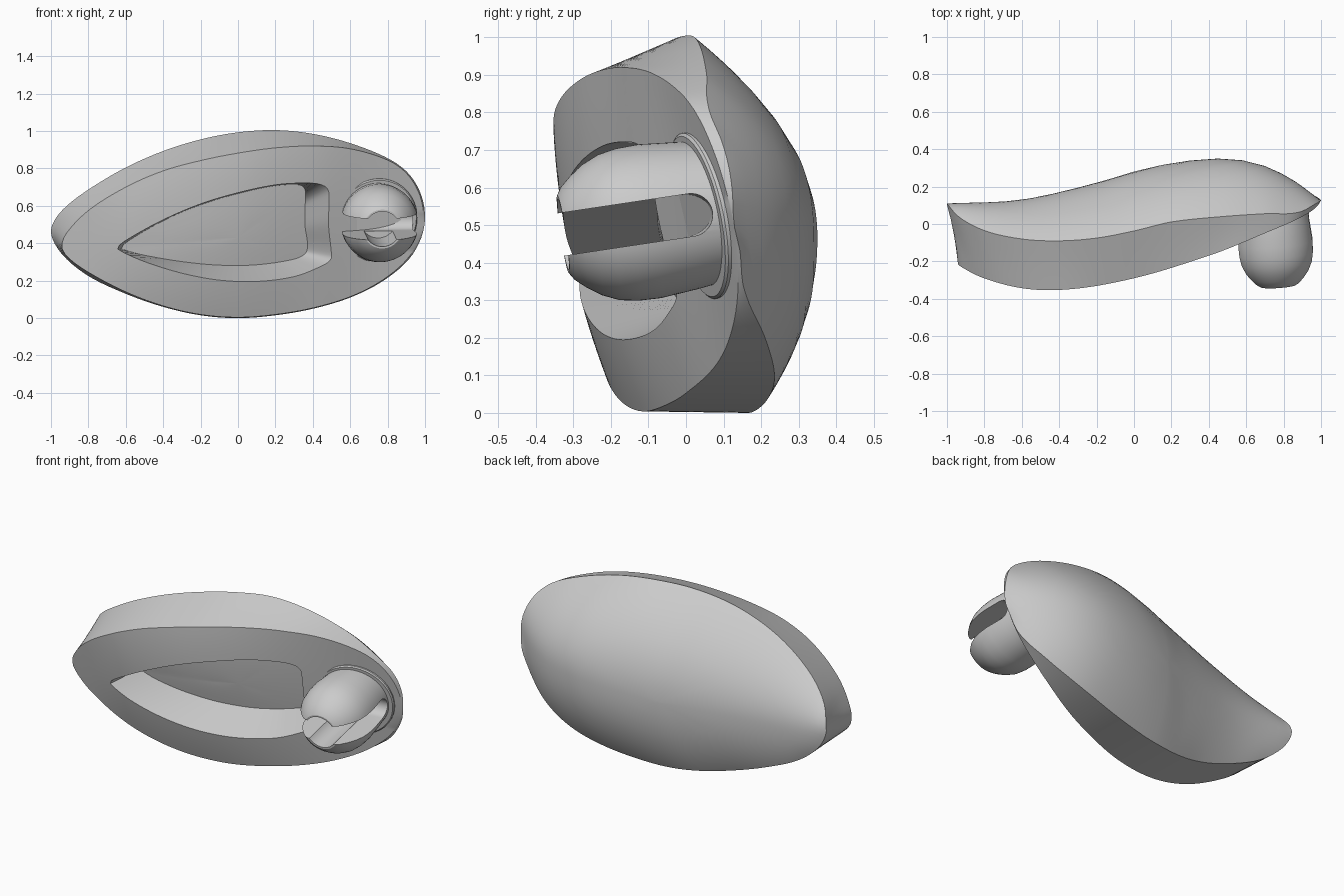
import bpy, bmesh, math
from math import pi, sin, cos, atan2
from mathutils import Vector, Matrix

if "Cube" in bpy.data.objects:
    bpy.data.objects.remove(bpy.data.objects["Cube"], do_unlink=True)

grey = bpy.data.materials.new("plain_grey")
grey.use_nodes = True
grey.diffuse_color = (0.6, 0.6, 0.6, 1)
grey.node_tree.nodes["Principled BSDF"].inputs["Base Color"].default_value = (0.6, 0.6, 0.6, 1)

STEPS = 200
CENTRE = Vector((0, 0.43))


def smoothstep(low, high, value):
    t = min(1, max(0, (value - low) / (high - low)))
    return t * t * (3 - 2 * t)


def curve_value(points, x):
    """Smooth interpolation through points sorted by x."""
    last = len(points) - 1

    def slope(i):
        a, b = points[max(i - 1, 0)], points[min(i + 1, last)]
        return (b[1] - a[1]) / (b[0] - a[0])

    x = min(max(x, points[0][0]), points[last][0])
    i = next(k for k in range(last) if x <= points[k + 1][0])
    (xa, ya), (xb, yb) = points[i], points[i + 1]
    w = xb - xa
    t = (x - xa) / w
    return (ya * (1 + 2 * t) * (1 - t) ** 2 + yb * t * t * (3 - 2 * t)
            + w * t * (1 - t) * (slope(i) * (1 - t) - slope(i + 1) * t))


def outline(points):
    """Closed smooth loop by chord length, resampled at even angles."""
    pts = [Vector(p) for p in points]
    pts = pts[-2:] + pts + pts[:3]
    chord = [0]
    for a, b in zip(pts, pts[1:]):
        chord.append(chord[-1] + (b - a).length)
    along_x = [(c, p.x) for c, p in zip(chord, pts)]
    along_z = [(c, p.y) for c, p in zip(chord, pts)]
    start, end = chord[2], chord[-3]
    polar = []
    for k in range(400):
        c = start + (end - start) * k / 400
        p = Vector((curve_value(along_x, c), curve_value(along_z, c))) - CENTRE
        polar.append((atan2(p.y, p.x), p.length))
    polar.sort()
    polar = ([(polar[-1][0] - 2 * pi, polar[-1][1])] + polar
             + [(polar[0][0] + 2 * pi, polar[0][1])])
    loop = []
    for s in range(STEPS):
        angle = -pi + 2 * pi * s / STEPS
        k = next(j for j in range(len(polar) - 1) if angle <= polar[j + 1][0])
        (a, ra), (b, rb) = polar[k], polar[k + 1]
        r = ra + (rb - ra) * (angle - a) / max(b - a, 1e-6)
        loop.append(CENTRE + r * Vector((cos(angle), sin(angle))))
    return loop


def smooth(obj):
    bpy.ops.object.select_all(action="DESELECT")
    obj.select_set(True)
    bpy.context.view_layer.objects.active = obj
    bpy.ops.object.shade_smooth_by_angle(angle=math.radians(32))


def finish(name, bm):
    bmesh.ops.recalc_face_normals(bm, faces=bm.faces)
    mesh = bpy.data.meshes.new(name)
    bm.to_mesh(mesh)
    bm.free()
    mesh.materials.append(grey)
    obj = bpy.data.objects.new(name, mesh)
    bpy.context.collection.objects.link(obj)
    smooth(obj)
    return obj


def skin(bm, rings):
    """Bridge equal rings of points and cap both ends."""
    loops = [[bm.verts.new(p) for p in ring] for ring in rings]
    for a, b in zip(loops, loops[1:]):
        for i in range(len(a)):
            j = (i + 1) % len(a)
            bm.faces.new((a[i], a[j], b[j], b[i]))
    bm.faces.new(loops[0])
    bm.faces.new(loops[-1])


# Body depth curves: tilted S-shaped front, back ridge, upper and lower back edges
front_line = [(-1, -.22), (-.8, -.263), (-.4, -.284), (0, -.22), (.4, -.09), (.7, .03), (1, .13)]
ridge_line = [(-1, .11), (-.6, .13), (-.2, .22), (0, .28), (.2, .325), (.4, .348), (.55, .345),
              (.7, .31), (.85, .235), (1, .125)]
upper_line = [(-1, .11), (-.94, .04), (-.8, -.035), (-.6, -.08), (-.4, -.09), (-.2, -.075), (0, -.037),
              (.2, .011), (.45, .038), (.7, .055), (.88, .062), (1, .125)]
lower_line = [(-1, .11), (-.8, .085), (-.4, .09), (0, .165), (.4, .225), (.6, .235), (.78, .21),
              (.9, .165), (1, .125)]
ridge_height = [(-1, .45), (-.8, .4), (-.4, .4), (0, .43), (.4, .46), (.8, .5), (1, .55)]


def front_y(x, z):
    bulge = 0.04 * smoothstep(-1, -.5, x) * (1 - smoothstep(-.2, .9, x))
    return (curve_value(front_line, x) - 0.21 * (z - 0.5)
            - bulge * (1 - ((z - 0.43) / 0.4) ** 2))


upper_rim = [(-1, .45), (-.98, .525), (-.91, .605), (-.78, .7), (-.6, .805), (-.4, .893), (-.2, .955),
             (0, .993), (.2, 1.005), (.4, .985), (.6, .935), (.8, .855), (.91, .775), (.975, .67), (1, .55)]
lower_rim = [(-1, .45), (-.94, .34), (-.8, .225), (-.6, .13), (-.4, .06), (-.2, .015), (0, 0), (.2, .015),
             (.4, .05), (.6, .11), (.77, .195), (.91, .31), (.98, .43), (1, .55)]
rim = outline(upper_rim + lower_rim[-2:0:-1])
face_edge = outline([(-.942, .38), (-.92, .45), (-.8, .575), (-.6, .7), (-.4, .787), (-.2, .842), (0, .882),
                     (.2, .91), (.4, .92), (.6, .905), (.8, .845), (.9, .775), (.967, .67), (.992, .55),
                     (.972, .43), (.9, .31), (.765, .198), (.6, .114), (.4, .054), (.2, .019), (0, .004),
                     (-.2, .019), (-.4, .065), (-.6, .14), (-.8, .245), (-.91, .325)])
pocket_edge = outline([(-.645, .375), (-.6, .415), (-.4, .525), (-.2, .61), (0, .67), (.2, .712), (.35, .722),
                       (.44, .715), (.48, .69), (.487, .64), (.484, .5), (.498, .36), (.497, .315),
                       (.45, .28), (.3, .222), (.1, .196), (-.1, .203), (-.3, .24), (-.5, .302), (-.62, .355)])
floor_edge = outline([(-.625, .375), (-.59, .41), (-.4, .52), (-.2, .605), (0, .665), (.2, .707), (.33, .712),
                      (.358, .69), (.36, .64), (.358, .5), (.372, .39), (.36, .345), (.3, .315),
                      (.1, .285), (-.1, .283), (-.3, .302), (-.5, .336), (-.6, .362)])


def back_y(x, z):
    """Crowned back: falls from the ridge to the rim above and below."""
    middle = curve_value(ridge_height, x)
    line, border = (upper_line, upper_rim) if z > middle else (lower_line, lower_rim)
    limit = curve_value(border, x)
    ratio = min(1, abs(z - middle) / max(abs(limit - middle), 0.02))
    ridge = curve_value(ridge_line, x)
    edge = max(curve_value(line, x), front_y(x, limit) + 0.006)
    return ridge - (ridge - edge) * ratio ** 2.15


def back_ring(s):
    ring = [CENTRE + s * (p - CENTRE) for p in rim]
    return [Vector((q.x, back_y(q.x, q.y), q.y)) for q in ring]


def front_ring(loop, depth=0):
    return [Vector((p.x, front_y(p.x, p.y) + depth, p.y)) for p in loop]


def blend(a, b, t):
    return [p.lerp(q, t) for p, q in zip(a, b)]


rings = [back_ring(s) for s in (.02, .15, .3, .45, .58, .7, .79, .86, .91, .95, .98, 1)]
rings += [blend(rings[-1], front_ring(face_edge), k / 4) for k in (1, 2, 3)]
rings += [front_ring(blend(face_edge, pocket_edge, k / 6)) for k in range(7)]
rings += [front_ring(blend([CENTRE] * STEPS, floor_edge, s), 0.25) for s in (1, .75, .5, .25, .02)]
body_bm = bmesh.new()
skin(body_bm, rings)
bmesh.ops.remove_doubles(body_bm, verts=body_bm.verts, dist=0.0008)
finish("handle_body", body_bm)


# Peg and its collar, turned around tilted axes
def frame(origin, axis):
    z = Vector(axis).normalized()
    x = (Vector((1, 0, 0)) - z.x * z).normalized()
    m = Matrix((x, z.cross(x), z)).transposed().to_4x4()
    m.translation = origin
    return m


def turned(name, profile, matrix, sides=72):
    bm = bmesh.new()
    skin(bm, [[matrix @ Vector((r * cos(2 * pi * i / sides), r * sin(2 * pi * i / sides), h))
               for i in range(sides)] for r, h in profile])
    return finish(name, bm)


peg_frame = frame((.742, .1, .54), (.07, -1, -.15))
peg = turned("peg", [(.185, 0), (.198, .1), (.207, .2), (.205, .26), (.196, .31), (.176, .355),
                     (.15, .392), (.125, .42), (.105, .433)], peg_frame)
bore = turned("bore_cutter", [(.095, .12), (.095, .6)], peg_frame)

# Round-ended slot across the peg
slot_bm = bmesh.new()
half = 0.057
side = [(half, .6)] + [(half * cos(pi * k / 16), .1 - half * sin(pi * k / 16)) for k in range(17)] + [(-half, .6)]
skin(slot_bm, [[peg_frame @ Vector((x, y, h)) for y, h in side] for x in (-.4, .4)])
slot = finish("slot_cutter", slot_bm)

for cutter in (bore, slot):
    cutter.hide_render = True
    bpy.context.view_layer.objects.active = peg
    mod = peg.modifiers.new("cut", "BOOLEAN")
    mod.operation = "DIFFERENCE"
    mod.solver = "EXACT"
    mod.object = cutter
    bpy.ops.object.modifier_apply(modifier=mod.name)
    bpy.data.objects.remove(cutter, do_unlink=True)
smooth(peg)

collar_frame = frame((.742, front_y(.742, .525), .525), (.31, -1, -.21))
turned("peg_collar", [(.225, -.03), (.225, .004), (.218, .01), (.1, .01)], collar_frame)
